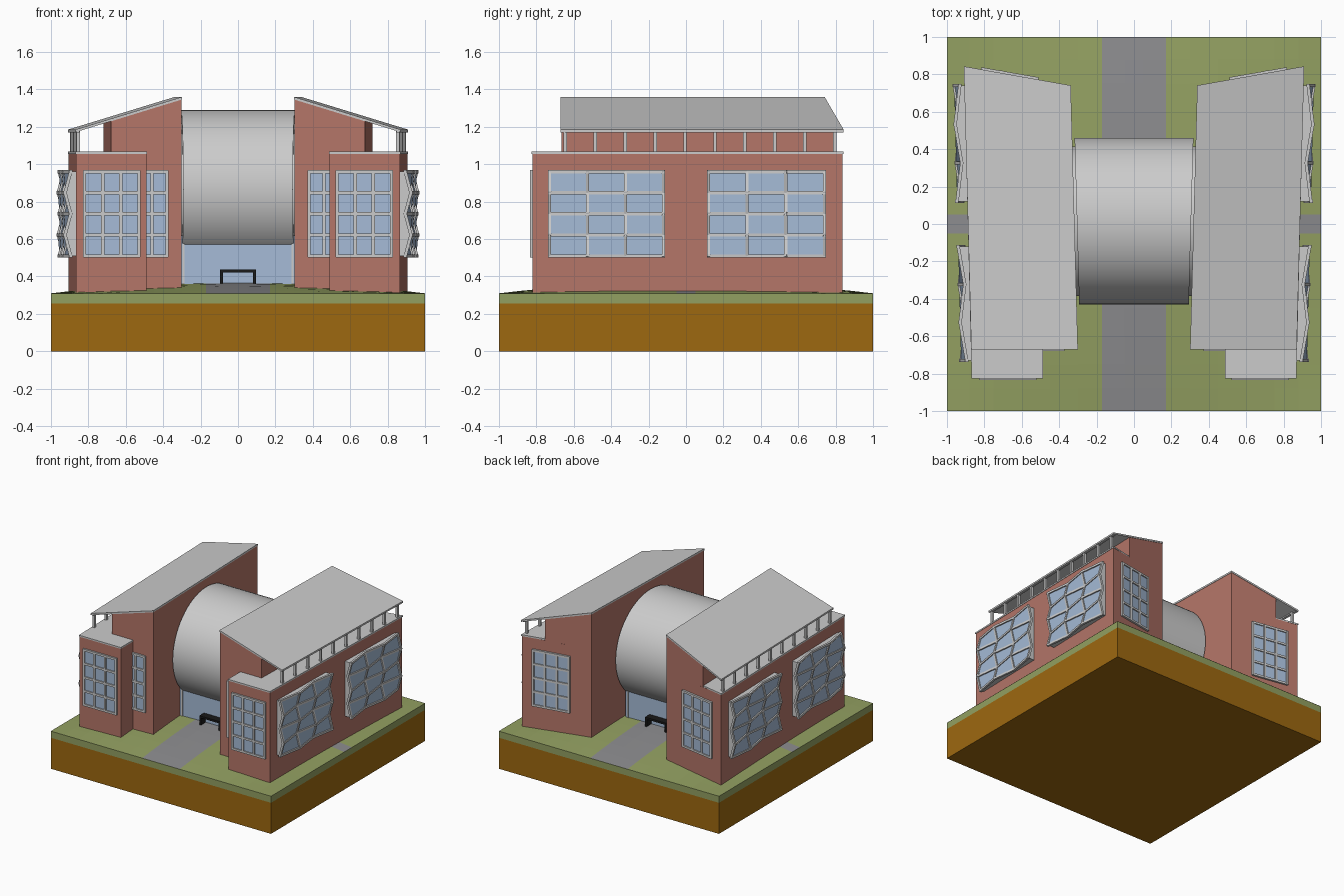
import bpy, bmesh, math
from mathutils import Vector, Matrix

if "Cube" in bpy.data.objects:
    bpy.data.objects.remove(bpy.data.objects["Cube"])


def material(name, r, g, b):
    m = bpy.data.materials.new(name)
    m.diffuse_color = (r, g, b, 1)
    m.use_nodes = True
    m.node_tree.nodes["Principled BSDF"].inputs["Base Color"].default_value = m.diffuse_color
    return m


BRICK = material("brick", 0.46, 0.18, 0.14)
GLASS = material("glass", 0.38, 0.50, 0.68)
SOIL = material("soil", 0.34, 0.14, 0.005)
GRASS = material("grass", 0.29, 0.35, 0.12)
PAVING = material("paving", 0.26, 0.26, 0.27)
BLACK = material("black", 0.01, 0.01, 0.01)


def finish(name, bm, mats=(), fix=True):
    if fix:
        bmesh.ops.recalc_face_normals(bm, faces=bm.faces)
    me = bpy.data.meshes.new(name)
    bm.to_mesh(me)
    bm.free()
    for m in mats:
        me.materials.append(m)
    ob = bpy.data.objects.new(name, me)
    bpy.context.collection.objects.link(ob)
    return ob


def add_box(bm, lo, hi):
    lo, hi = Vector(lo), Vector(hi)
    d = hi - lo
    bmesh.ops.create_cube(bm, size=1, matrix=Matrix.Translation((lo + hi) / 2)
                          @ Matrix.Diagonal((*[abs(c) for c in d], 1)))


def box(name, lo, hi, *mats):
    bm = bmesh.new()
    add_box(bm, lo, hi)
    return finish(name, bm, mats)


def add_beam(bm, a, b, t):
    d = b - a
    bmesh.ops.create_cube(bm, size=1, matrix=Matrix.Translation((a + b) / 2)
                          @ d.to_track_quat('Z', 'Y').to_matrix().to_4x4()
                          @ Matrix.Diagonal((t, t, d.length + t * 0.8, 1)))


def prism(name, s, pts, bottoms, tops, *mats):
    """Solid over an xy outline with a bottom and top height for each corner."""
    bm = bmesh.new()
    n = len(pts)
    lo = [bm.verts.new((s * x, y, z)) for (x, y), z in zip(pts, bottoms)]
    hi = [bm.verts.new((s * x, y, z)) for (x, y), z in zip(pts, tops)]
    bm.faces.new(lo)
    bm.faces.new(hi)
    for i in range(n):
        j = (i + 1) % n
        bm.faces.new((lo[i], lo[j], hi[j], hi[i]))
    return finish(name, bm, mats)


def window(name, s, a, b, out, cols, rows=4, depth=lambda i, j: 0.006, z0=0.51, z1=0.96):
    """Glazed grid between wall points a and b, pushed outward by depth(i, j)."""
    a, b, out = Vector((*a, 0)), Vector((*b, 0)), Vector((*out, 0))

    def at(i, j, d):
        p = a.lerp(b, i / cols) + out * d
        return Vector((s * p.x, p.y, z0 + (z1 - z0) * j / rows))
    P = {(i, j): at(i, j, depth(i, j)) for i in range(cols + 1) for j in range(rows + 1)}
    # panes
    bm = bmesh.new()
    for i in range(cols):
        for j in range(rows):
            q = [bm.verts.new(P[k]) for k in ((i, j), (i + 1, j), (i + 1, j + 1), (i, j + 1))]
            f = bm.faces.new(q)
            f.normal_update()
            if f.normal.dot(Vector((s * out.x, out.y, 0))) < 0:
                f.normal_flip()
    finish(name + "_panes", bm, [GLASS], fix=False)
    # bars and the side boards of the surround
    bm = bmesh.new()
    for (i, j), p in P.items():
        for k in ((i + 1, j), (i, j + 1)):
            if k in P:
                add_beam(bm, p, P[k], 0.017)
                edge = (k[0] != i and j in (0, rows)) or (k[1] != j and i in (0, cols))
                if edge:
                    bm.faces.new([bm.verts.new(v) for v in
                                  (p, P[k], at(*k, -0.02), at(i, j, -0.02))])
    finish(name + "_bars", bm)


# ground block and gently mounded lawn with paths
box("soil_block", (-1, -1, 0), (1, 1, 0.255), SOIL)
box("turf_edge", (-1, -1, 0.255), (1, 1, 0.309), GRASS)
half = [0.05, 0.17, 0.3, 0.45, 0.6, 0.75, 0.88, 1]
line = [-v for v in reversed(half)] + half
bm = bmesh.new()
grid = [[bm.verts.new((x, y, 0.31 + 0.06 * (1 - x * x) * (1 - y * y))) for y in line] for x in line]
for i in range(len(line) - 1):
    for j in range(len(line) - 1):
        f = bm.faces.new((grid[i][j], grid[i + 1][j], grid[i + 1][j + 1], grid[i][j + 1]))
        c = f.calc_center_median()
        f.material_index = int(abs(c.x) < 0.17 or abs(c.y) < 0.05)
finish("lawn", bm, [GRASS, PAVING])


def inner_x(y):
    return 0.30 + 0.028 * (y + 0.67)


def outer_x(y):
    return 0.868 + 0.025 * (y + 0.67)


def back_y(x):
    return 0.74 + (x - 0.34) * 0.175


# two mirrored wings
for s, side in ((-1, "left"), (1, "right")):
    n = side + "_"
    prism(n + "wing", s, [(0.303, -0.665), (0.49, -0.665), (0.49, -0.82), (0.865, -0.82),
                          (0.905, 0.838), (0.34, 0.738)], [0.28] * 6, [1.055] * 6, BRICK)
    prism(n + "flat_roof", s, [(0.487, -0.66), (0.487, -0.826), (0.868, -0.826), (0.909, 0.843),
                               (0.71, 0.80), (0.67, -0.66)], [1.055] * 6, [1.067] * 6)
    prism(n + "upper_wall", s, [(0.303, -0.665), (0.68, -0.665), (0.72, 0.805), (0.34, 0.738)],
          [1.0] * 4, [1.352, 1.236, 1.236, 1.352], BRICK)
    roof = [1.36, 1.185, 1.185, 1.36]
    prism(n + "pitched_roof", s, [(0.30, -0.67), (0.87, -0.67), (0.91, 0.843), (0.338, 0.741)],
          [z - 0.014 for z in roof], roof)
    # short posts and rail carrying the eave
    bm = bmesh.new()
    for k in range(10):
        y = -0.645 + 0.16 * k
        x = s * (outer_x(y) - 0.015)
        add_box(bm, (x - 0.009, y - 0.009, 1.06), (x + 0.009, y + 0.009, 1.18))
    add_beam(bm, Vector((s * 0.855, -0.66, 1.176)), Vector((s * 0.893, 0.825, 1.176)), 0.014)
    finish(n + "eave_posts", bm)
    # folded side windows
    for tag, y0, y1, odd in (("front", -0.73, -0.12, 1), ("rear", 0.12, 0.74, 0)):
        window(n + tag + "_side_window", s, (outer_x(y0), y0), (outer_x(y1), y1), (1, 0), 3,
               depth=lambda i, j, o=odd: 0.058 if (i + j) % 2 == o else 0.028)
    # front and back windows
    window(n + "block_window", s, (0.53, -0.82), (0.82, -0.82), (0, -1), 3)
    window(n + "narrow_window", s, (0.38, -0.665), (0.54, -0.665), (0, -1), 2)
    window(n + "back_window", s, (0.52, back_y(0.52)), (0.81, back_y(0.81)), (-0.17, 0.98), 3)


# oval link tube between the wings
def tube(name, ry, rz, gap):
    bm = bmesh.new()
    ends = []
    for s in (-1, 1):
        ring = []
        for k in range(64):
            a = 2 * math.pi * k / 64
            y = 0.015 + ry * math.cos(a)
            ring.append(bm.verts.new((s * (inner_x(y) - gap), y, 0.865 + rz * math.sin(a))))
        bm.faces.new(ring)
        ends.append(ring)
    for k in range(64):
        j = (k + 1) % 64
        bm.faces.new((ends[0][k], ends[0][j], ends[1][j], ends[1][k]))
    ob = finish(name, bm)
    bpy.context.view_layer.objects.active = ob
    bpy.ops.object.select_all(action='DESELECT')
    ob.select_set(True)
    bpy.ops.object.shade_smooth_by_angle()


tube("link_tube", 0.445, 0.425, 0.014)
tube("link_tube_core", 0.40, 0.385, -0.01)

# glazed entrances with black door portals
for d, y, tag in ((-1, -0.30, "front"), (1, 0.33, "back")):
    box(tag + "_entrance_glass", (-0.315, y - 0.006, 0.3), (0.315, y + 0.006, 0.62), GLASS)
    bm = bmesh.new()
    for x in (-0.095, 0.08):
        add_box(bm, (x, y, 0.35), (x + 0.015, y + d * 0.065, 0.435))
    add_box(bm, (-0.095, y, 0.42), (0.095, y + d * 0.065, 0.436))
    finish(tag + "_door_portal", bm, [BLACK])
    bm = bmesh.new()
    for x in (-0.292, 0.292):
        add_box(bm, (x - 0.006, y - 0.012, 0.3), (x + 0.006, y + 0.012, 0.6))
    finish(tag + "_entrance_posts", bm)
